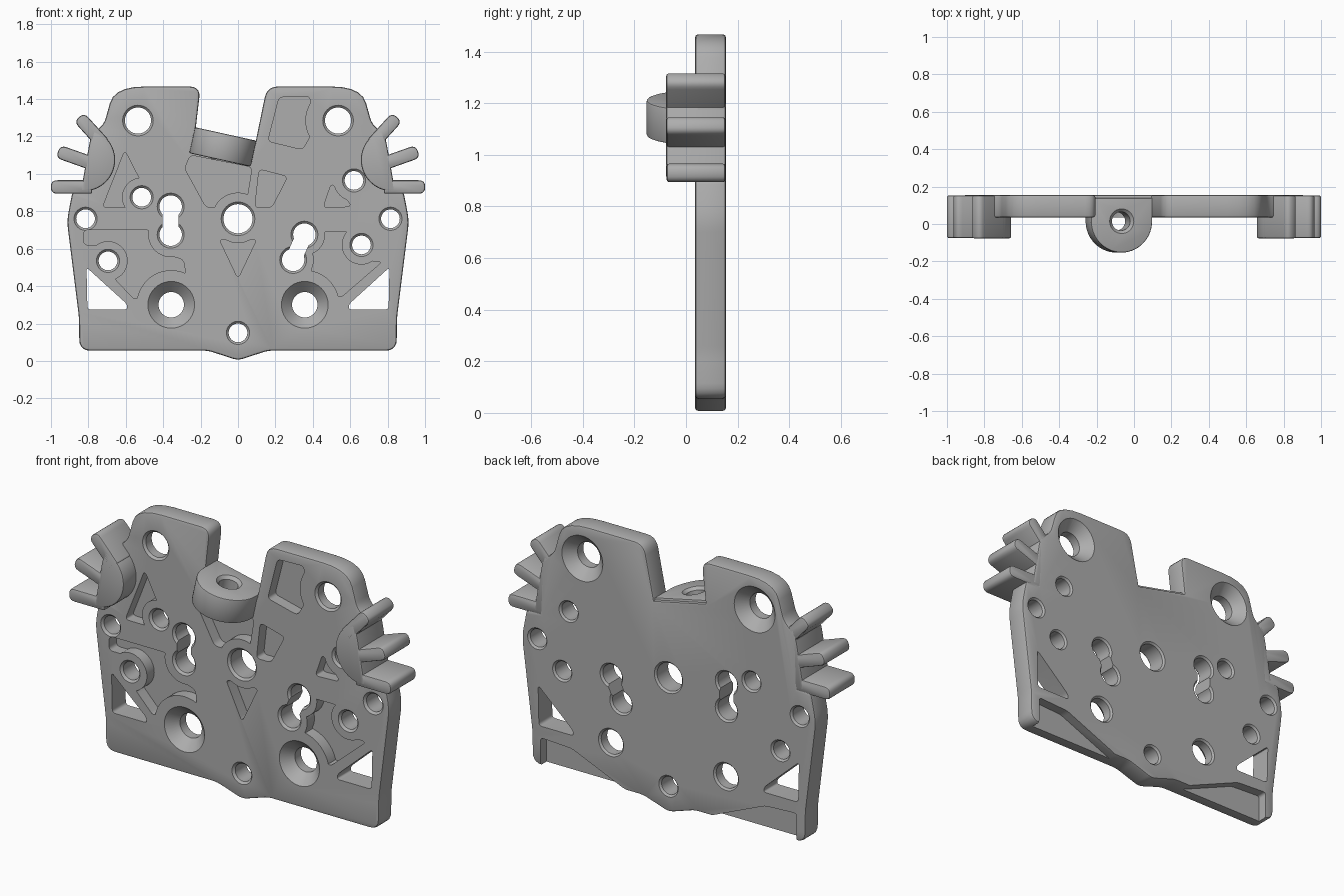
import bpy, bmesh, math
from mathutils import Vector, Matrix

if "Cube" in bpy.data.objects:
    bpy.data.objects.remove(bpy.data.objects["Cube"], do_unlink=True)

gray = bpy.data.materials.new("plain_gray")
gray.use_nodes = True
gray.diffuse_color = (0.42, 0.42, 0.42, 1)
gray.node_tree.nodes["Principled BSDF"].inputs["Base Color"].default_value = gray.diffuse_color

FRONT, BACK, RAISED = 0.035, 0.155, -0.077
FLOOR = 0.1


def rounded(points, default):
    """Round polygon corners; a third value overrides the radius."""
    out = []
    n = len(points)
    for i, p in enumerate(points):
        r = p[2] if len(p) > 2 else default
        c = Vector(p[:2])
        a = Vector(points[i - 1][:2]) - c
        b = Vector(points[(i + 1) % n][:2]) - c
        if r == 0:
            out.append(c)
            continue
        s = c + a.normalized() * min(r, a.length * 0.45)
        e = c + b.normalized() * min(r, b.length * 0.45)
        for k in range(6):
            t = k / 5
            out.append(s * (1 - t) ** 2 + c * 2 * t * (1 - t) + e * t * t)
    return out


def finish(name, bm):
    bmesh.ops.recalc_face_normals(bm, faces=bm.faces)
    mesh = bpy.data.meshes.new(name)
    bm.to_mesh(mesh)
    bm.free()
    mesh.materials.append(gray)
    ob = bpy.data.objects.new(name, mesh)
    bpy.context.collection.objects.link(ob)
    return ob


def prism(name, points, y0, y1, radius=0.0, soft=0.0):
    """Extrude an x-z outline along y, with softened rims."""
    bm = bmesh.new()
    face = bm.faces.new([bm.verts.new((p[0], y0, p[1])) for p in rounded(points, radius)])
    ext = bmesh.ops.extrude_face_region(bm, geom=[face])
    bmesh.ops.translate(bm, vec=(0, y1 - y0, 0),
                        verts=[v for v in ext["geom"] if isinstance(v, bmesh.types.BMVert)])
    if soft:
        rims = [e for e in bm.edges if abs(e.verts[0].co.y - e.verts[1].co.y) < 1e-5]
        bmesh.ops.bevel(bm, geom=rims, offset=soft, segments=2, profile=0.5, affect='EDGES')
    return finish(name, bm)


def lathe(name, x, z, profile, sides=40):
    """Turned solid along y from (radius, y) pairs."""
    bm = bmesh.new()
    rings = []
    for r, y in profile:
        angles = [2 * math.pi * k / sides for k in range(sides)]
        rings.append([bm.verts.new((x + r * math.cos(a), y, z + r * math.sin(a))) for a in angles])
    for lo, hi in zip(rings, rings[1:]):
        for k in range(sides):
            j = (k + 1) % sides
            bm.faces.new((lo[k], lo[j], hi[j], hi[k]))
    bm.faces.new(rings[0])
    bm.faces.new(rings[-1])
    return finish(name, bm)


def cut(target, cutter, keep=False):
    mod = target.modifiers.new("cut", 'BOOLEAN')
    mod.operation = 'DIFFERENCE'
    mod.solver = 'EXACT'
    mod.object = cutter
    bpy.context.view_layer.objects.active = target
    bpy.ops.object.modifier_apply(modifier=mod.name)
    if not keep:
        bpy.data.objects.remove(cutter, do_unlink=True)


def hole(x, z, r, front=0.012, back=0.01):
    """Cut a through hole with conical mouths."""
    e = 0.01
    cut(plate, lathe("hole_cutter", x, z, [
        (r + front + e, FRONT - e), (r, FRONT + front),
        (r, BACK - back), (r + back + e, BACK + e)]))


# Main plate with the notch in its top edge
half = [(0.16, 0.055, 0.03), (0.848, 0.055, 0.06), (0.85, 0.23, 0.03), (0.915, 0.75, 0.05),
        (0.885, 0.905, 0.02), (0.8, 0.905, 0), (0.79, 1.2, 0), (0.715, 1.27, 0.03),
        (0.66, 1.467, 0.16)]
notch = [(0.155, 1.467, 0.06), (0.093, 1.165, 0), (-0.227, 1.235, 0), (-0.2, 1.467, 0.06)]
outline = [(0, 0.003, 0.03)] + half + notch + [(-x, z, r) for x, z, r in reversed(half)]
plate = prism("main_plate", outline, FRONT, BACK, soft=0.012)

# Front pockets, each with the round collars (x, z, radius) left standing in it
pockets = [
    ([(0.22, 1.41), (0.385, 1.415), (0.385, 1.2), (0.345, 1.13), (0.16, 1.175)],
     [(0.535, 1.285, 0.175)]),
    ([(0.113, 1.025), (0.265, 0.985), (0.18, 0.82), (0.09, 0.82)], []),
    ([(0.5, 0.95), (0.6, 0.84), (0.595, 0.825), (0.455, 0.82)], [(0.62, 0.965, 0.11)]),
    ([(-0.605, 1.125), (-0.5, 0.92), (-0.55, 0.82), (-0.725, 0.82)], [(-0.515, 0.875, 0.105)]),
    ([(-0.1, 0.65), (0.1, 0.65), (0, 0.44)], [(0, 0.76, 0.13)]),
    ([(-0.255, 1.1), (0.075, 1.035), (0.04, 0.82), (-0.17, 0.82), (-0.285, 1.03)],
     [(0, 0.76, 0.14)]),
    ([(-0.825, 0.7), (-0.47, 0.7), (-0.42, 0.58), (-0.29, 0.54), (-0.28, 0.46),
      (-0.45, 0.4), (-0.55, 0.325), (-0.66, 0.44), (-0.72, 0.62), (-0.825, 0.62)],
     [(-0.36, 0.675, 0.12), (-0.695, 0.535, 0.105), (-0.357, 0.3, 0.185)]),
    ([(0.42, 0.69), (0.6, 0.69), (0.6, 0.54), (0.77, 0.53), (0.545, 0.335), (0.39, 0.47),
      (0.4, 0.58)],
     [(0.355, 0.675, 0.11), (0.295, 0.54, 0.11), (0.66, 0.62, 0.105), (0.357, 0.3, 0.185)]),
]
for shape, collars in pockets:
    cutter = prism("pocket_cutter", shape, FRONT - 0.03, FLOOR, radius=0.025)
    for x, z, r in collars:
        cut(cutter, lathe("collar_cutter", x, z, [(r, -0.1), (r, 0.3)], 48))
    cut(plate, cutter)

# Corner windows and rear relief beside them
for s in (-1, 1):
    window = [(s * 0.81, 0.5), (s * 0.805, 0.275), (s * 0.59, 0.275), (s * 0.595, 0.305)]
    cut(plate, prism("window_cutter", window, -0.1, 0.3, radius=0.02))
    relief = [(s * 0.2, -0.02), (s * 0.2, 0.03), (s * 0.6, 0.2), (s * 0.795, 0.21), (s * 0.795, -0.02)]
    cut(plate, prism("relief_cutter", relief, 0.1, 0.3, radius=0.02))

# Mirrored holes: countersunk in front below, countersunk behind above
for s in (-1, 1):
    hole(s * 0.357, 0.3, 0.068, front=0.057)
    hole(s * 0.535, 1.285, 0.07, back=0.057)
    hole(s * 0.815, 0.76, 0.05)
for x, z, r in [(0, 0.76, 0.078), (0, 0.15, 0.05), (0.62, 0.965, 0.05), (0.66, 0.62, 0.05),
                (-0.515, 0.875, 0.05), (-0.695, 0.535, 0.05)]:
    hole(x, z, r)

# Keyhole slots made of two holes and a neck
for a, b in [((-0.36, 0.825), (-0.36, 0.675)), ((0.355, 0.675), (0.295, 0.54))]:
    hole(*a, 0.06)
    hole(*b, 0.06)
    a, b = Vector(a), Vector(b)
    side = (b - a).orthogonal().normalized() * 0.043
    cut(plate, prism("neck_cutter", [a + side, b + side, b - side, a - side], -0.1, 0.3))

# Tilted boss: a round-fronted block turned so that its bore points upward
tilt = math.radians(12.4)
place = (Matrix.Translation((-0.081, 0.015, 1.144)) @ Matrix.Rotation(tilt, 4, 'Y')
         @ Matrix.Rotation(math.radians(90), 4, 'X'))
arc = [math.pi * k / 28 for k in range(29)]
shape = [(0.168 * math.cos(a), -0.168 * math.sin(a)) for a in arc]
shape += [(-0.168, 0.125), (0.168, 0.125)]
boss = prism("tilted_boss", [(x, z) for x, z in shape], -0.071, 0.071, soft=0.008)
bore = lathe("bore_cutter", 0, 0, [(0.05, -0.14), (0.05, 0.055), (0.075, 0.08)])
# turn extrusion axis y to z, keeping the round end toward the front
turn = (Matrix.Translation((-0.081, 0.015, 1.144)) @ Matrix.Rotation(tilt, 4, 'Y')
        @ Matrix(((1, 0, 0, 0), (0, 0, 1, 0), (0, 1, 0, 0), (0, 0, 0, 1))))
for ob in (boss, bore):
    ob.data.transform(turn)
    ob.data.flip_normals()
cut(boss, bore, keep=True)
cut(plate, bore)

# Raised hubs with three fingers on each side
fingers = [((0.85, 1.303), (0.72, 1.16)), ((0.962, 1.12), (0.75, 1.045)), ((1.0, 0.93), (0.78, 0.93))]
parts = [plate, boss]
for s, label in ((-1, "right"), (1, "left")):
    angles = [math.radians(-95 + 8 * k) for k in range(22)]
    shape = [(s * (0.825 - 0.168 * math.cos(a)), 1.075 + 0.168 * math.sin(a)) for a in angles]
    shape.append((s * 0.795, 1.16))
    parts.append(prism(label + "_hub", shape, RAISED, BACK - 0.001, soft=0.01))
    for i, (tip, root) in enumerate(fingers):
        a, b = Vector((s * tip[0], tip[1])), Vector((s * root[0], root[1]))
        side = (b - a).orthogonal().normalized() * 0.036
        ends = [(*(a + side), 0.035), (*(b + side), 0.01), (*(b - side), 0.01), (*(a - side), 0.035)]
        parts.append(prism(f"{label}_finger_{i + 1}", ends, RAISED + 0.001 * i, BACK - 0.002, soft=0.01))

# Smooth the round walls while keeping edges crisp
bpy.ops.object.select_all(action='DESELECT')
for ob in parts:
    ob.select_set(True)
bpy.context.view_layer.objects.active = plate
bpy.ops.object.shade_smooth_by_angle(angle=math.radians(32))
